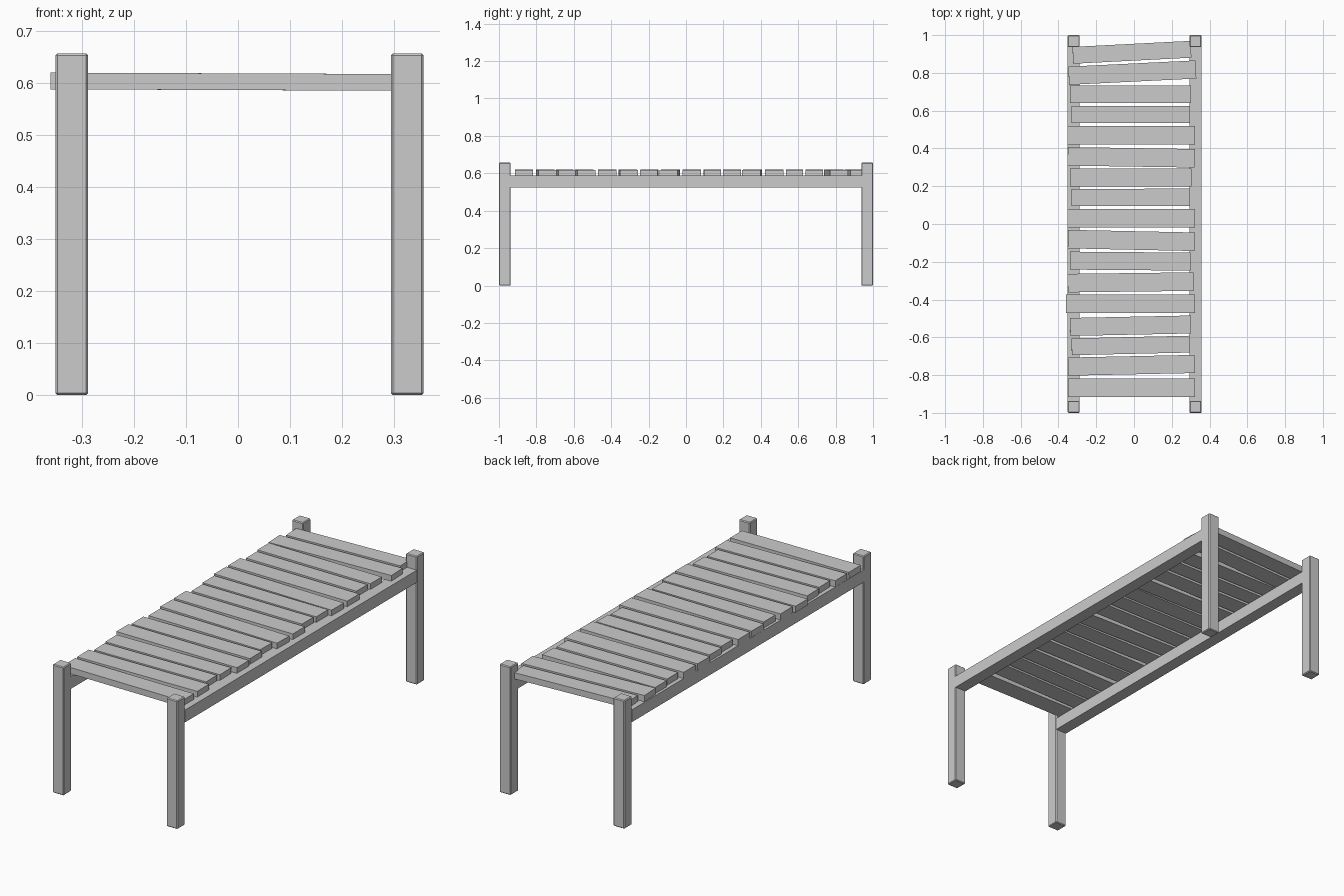
import bpy, math

def box(name, x0, x1, y0, y1, z0, z1, rot=(0, 0, 0), bevel=0.0):
    bpy.ops.mesh.primitive_cube_add(
        size=1, location=((x0 + x1) / 2, (y0 + y1) / 2, (z0 + z1) / 2), rotation=rot)
    ob = bpy.context.object
    ob.name = name
    ob.scale = (x1 - x0, y1 - y0, z1 - z0)
    bpy.ops.object.transform_apply(location=False, rotation=False, scale=True)
    if bevel:
        m = ob.modifiers.new("bevel", 'BEVEL')
        m.width = bevel
        m.segments = 1
    return ob

SIDES = {"left": (-0.351, -0.288), "right": (0.294, 0.357)}
ENDS = {"front": (-1.0, -0.937), "back": (0.937, 1.0)}

# corner posts and long side rails
for side, (x0, x1) in SIDES.items():
    for end, (y0, y1) in ENDS.items():
        box(f"{end}_{side}_post", x0, x1, y0, y1, 0, 0.657, bevel=0.004)
    box(f"{side}_rail", x0, x1, -0.94, 0.94, 0.525, 0.588)

# loose slats: left x, right x, y at left end, y at right end, board width
SLATS = [
    (-0.349, 0.323, -0.867, -0.867, 0.097), (-0.350, 0.321, -0.755, -0.741, 0.096),
    (-0.330, 0.295, -0.650, -0.636, 0.089), (-0.338, 0.302, -0.545, -0.532, 0.095),
    (-0.360, 0.323, -0.421, -0.421, 0.098), (-0.351, 0.315, -0.313, -0.305, 0.098),
    (-0.338, 0.299, -0.194, -0.199, 0.095), (-0.350, 0.322, -0.080, -0.094, 0.098),
    (-0.351, 0.323, 0.031, 0.031, 0.098), (-0.330, 0.296, 0.140, 0.141, 0.092),
    (-0.340, 0.304, 0.246, 0.246, 0.095), (-0.351, 0.321, 0.358, 0.348, 0.098),
    (-0.351, 0.323, 0.471, 0.471, 0.098), (-0.330, 0.296, 0.580, 0.580, 0.089),
    (-0.338, 0.302, 0.686, 0.686, 0.093), (-0.346, 0.328, 0.785, 0.818, 0.096),
    (-0.324, 0.302, 0.893, 0.925, 0.089),
]
for i, (x0, x1, yl, yr, w) in enumerate(SLATS):
    y = (yl + yr) / 2
    turn = math.atan2(yr - yl, x1 - x0)
    box(f"slat_{i + 1}", x0, x1, y - w / 2, y + w / 2, 0.5865, 0.6185, rot=(0, 0.004, turn))
